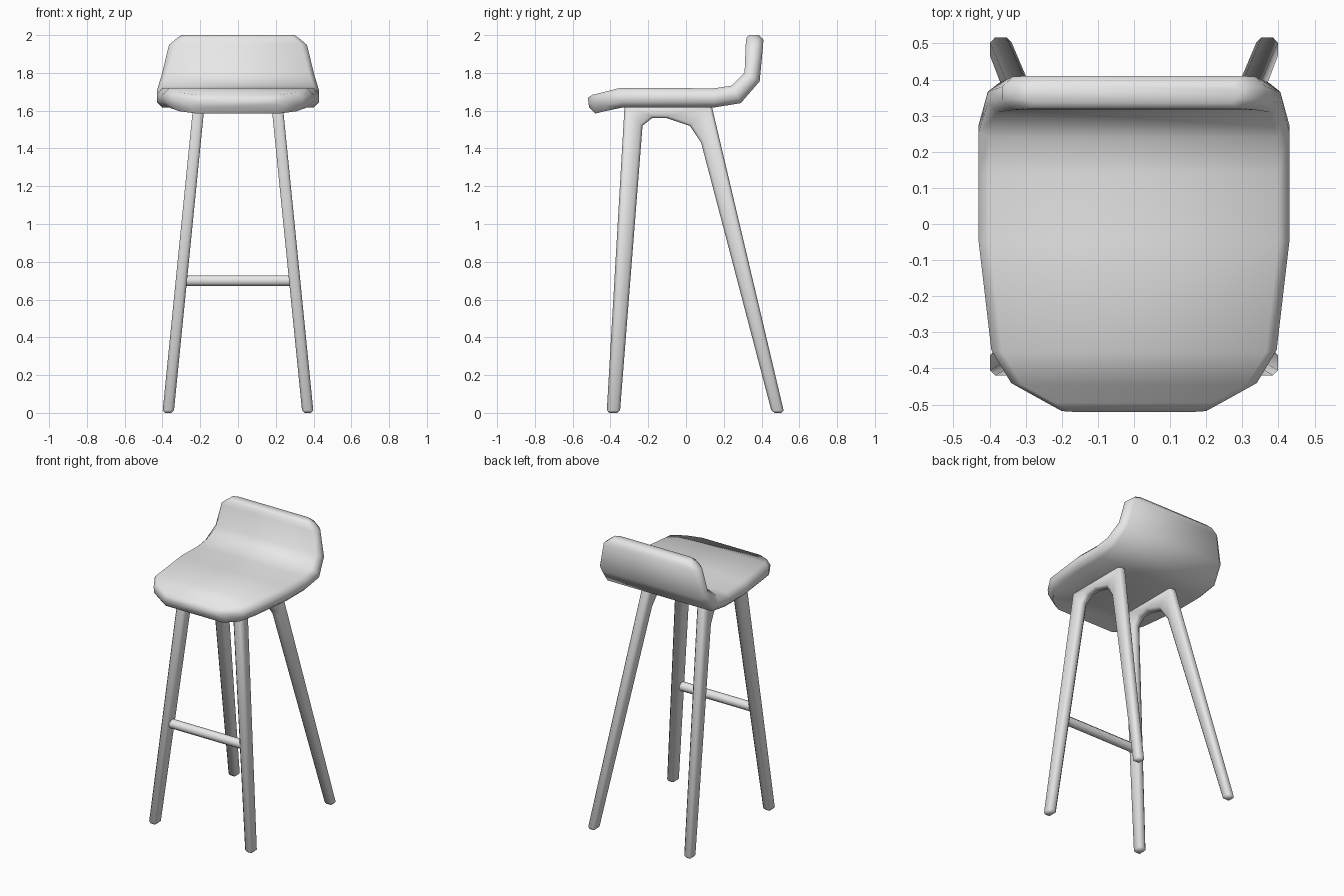
import bpy, bmesh, math
from mathutils import Matrix

cube = bpy.data.objects.get("Cube")
if cube:
    bpy.data.objects.remove(cube, do_unlink=True)

grey = bpy.data.materials.new("light grey")
grey.use_nodes = True
grey.diffuse_color = (0.8, 0.8, 0.8, 1)
grey.node_tree.nodes["Principled BSDF"].inputs["Base Color"].default_value = (0.8, 0.8, 0.8, 1)


def finish(bm, name, angle):
    bmesh.ops.recalc_face_normals(bm, faces=bm.faces)
    mesh = bpy.data.meshes.new(name)
    bm.to_mesh(mesh)
    bm.free()
    obj = bpy.data.objects.new(name, mesh)
    bpy.context.collection.objects.link(obj)
    mesh.materials.append(grey)
    bpy.ops.object.select_all(action='DESELECT')
    obj.select_set(True)
    bpy.context.view_layer.objects.active = obj
    bpy.ops.object.shade_smooth_by_angle(angle=math.radians(angle))
    return obj


# Seat shell: upper (y, z), lower (y, z) and half width from front lip to backrest top
STATIONS = [
    ((-0.52, 1.668), (-0.513, 1.618), 0.20),
    ((-0.495, 1.684), (-0.48, 1.585), 0.25),
    ((-0.445, 1.696), (-0.43, 1.597), 0.34),
    ((-0.355, 1.719), (-0.335, 1.617), 0.395),
    ((-0.05, 1.72), (-0.05, 1.617), 0.43),
    ((0.14, 1.717), (0.15, 1.617), 0.43),
    ((0.24, 1.732), (0.29, 1.64), 0.43),
    ((0.31, 1.80), (0.39, 1.755), 0.405),
    ((0.316, 1.95), (0.408, 1.945), 0.365),
    ((0.32, 1.985), (0.41, 1.975), 0.325),
    ((0.335, 2.0), (0.385, 2.0), 0.30),
]


def make_seat():
    bm = bmesh.new()
    rings = []
    for (yt, zt), (yb, zb), w in STATIONS:
        inner = w - 0.03
        section = [(-inner, 0), (inner, 0), (w, 0.3), (w, 0.7),
                   (inner, 1), (-inner, 1), (-w, 0.7), (-w, 0.3)]
        rings.append([bm.verts.new((x, yt + (yb - yt) * t, zt + (zb - zt) * t))
                      for x, t in section])
    for a, b in zip(rings, rings[1:]):
        for i in range(len(a)):
            j = (i + 1) % len(a)
            bm.faces.new((a[i], a[j], b[j], b[i]))
    bm.faces.new(rings[0])
    bm.faces.new(rings[-1])
    finish(bm, "seat", 50)


# Leg frame outline (y, z): front leg, arch under the seat, back leg
FRAME = [(-0.42, 0), (-0.35, 0), (-0.23, 1.52), (-0.18, 1.56), (-0.10, 1.56),
         (0.02, 1.52), (0.08, 1.43), (0.455, 0), (0.52, 0), (0.135, 1.63), (-0.325, 1.63)]


def make_frame(name, side):
    bm = bmesh.new()

    def splay(z):
        return 0.37 - 0.1 * z

    caps = [[bm.verts.new((side * (splay(z) + off), y, z)) for y, z in FRAME]
            for off in (-0.03, 0.03)]
    sides = [bm.faces.new(loop) for loop in caps]
    n = len(FRAME)
    for i in range(n):
        j = (i + 1) % n
        bm.faces.new((caps[0][i], caps[0][j], caps[1][j], caps[1][i]))
    # Chamfer the long edges and the feet
    edges = {e for f in sides for e in f.edges}
    edges |= {e for e in bm.edges if all(v.co.z < 0.01 for v in e.verts)}
    bmesh.ops.recalc_face_normals(bm, faces=bm.faces)
    bmesh.ops.bevel(bm, geom=list(edges), offset=0.014, segments=1,
                    affect='EDGES', clamp_overlap=True)
    finish(bm, name, 50)


# Footrest bar between the front legs
def make_footrest():
    bm = bmesh.new()
    bmesh.ops.create_cone(bm, cap_ends=True, segments=8, radius1=0.031, radius2=0.031,
                          depth=0.58,
                          matrix=Matrix.Translation((0, -0.34, 0.70))
                          @ Matrix.Rotation(math.pi / 2, 4, 'Y')
                          @ Matrix.Rotation(math.pi / 8, 4, 'Z'))
    finish(bm, "footrest", 50)


make_seat()
make_frame("left_leg_frame", 1)
make_frame("right_leg_frame", -1)
make_footrest()
